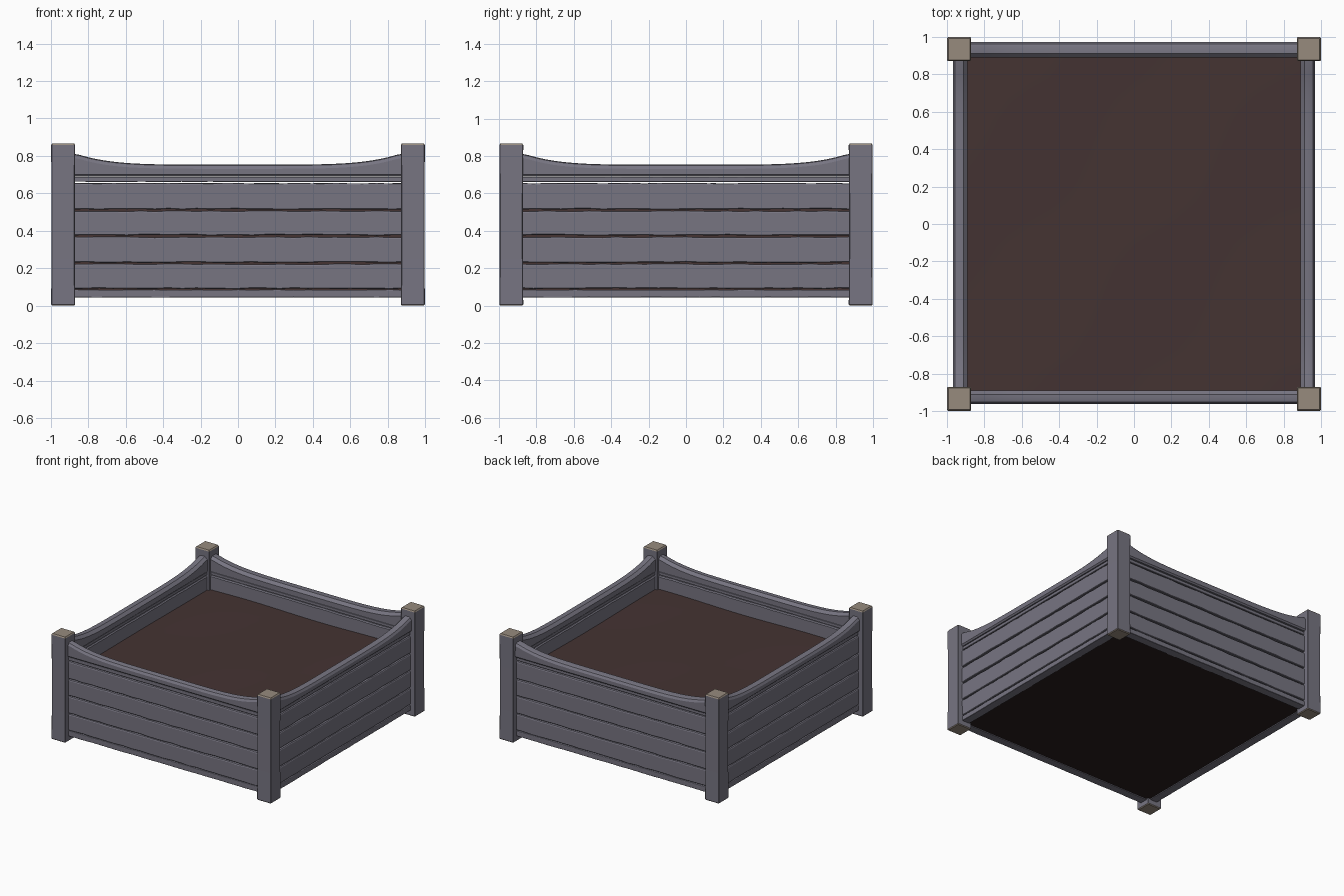
import bpy, bmesh, math, random
from mathutils import Matrix

if "Cube" in bpy.data.objects:
    bpy.data.objects.remove(bpy.data.objects["Cube"])

random.seed(4)


def material(name, rgb):
    m = bpy.data.materials.new(name)
    m.diffuse_color = (*rgb, 1)
    m.use_nodes = True
    m.node_tree.nodes["Principled BSDF"].inputs["Base Color"].default_value = m.diffuse_color
    return m


WOOD = material("grey wood", (0.185, 0.178, 0.222))
GRAIN = material("pale end grain", (0.31, 0.258, 0.208))
SOIL = material("brown soil", (0.058, 0.033, 0.032))
DARK = material("dark underside", (0.022, 0.013, 0.013))


def finish(bm, name, mats, smooth=False):
    bmesh.ops.recalc_face_normals(bm, faces=bm.faces)
    me = bpy.data.meshes.new(name)
    bm.to_mesh(me)
    bm.free()
    for m in mats:
        me.materials.append(m)
    ob = bpy.data.objects.new(name, me)
    bpy.context.collection.objects.link(ob)
    if smooth:
        bpy.context.view_layer.objects.active = ob
        ob.select_set(True)
        bpy.ops.object.shade_smooth_by_angle(angle=math.radians(30))
        ob.select_set(False)
    return ob


def loft(bm, rings):
    """Skin a row of closed cross-sections and cap both ends."""
    rows = [[bm.verts.new(p) for p in r] for r in rings]
    n = len(rows[0])
    for a, b in zip(rows, rows[1:]):
        for i in range(n):
            j = (i + 1) % n
            bm.faces.new((a[i], a[j], b[j], b[i]))
    bm.faces.new(rows[0])
    bm.faces.new(rows[-1][::-1])


def board(bm, lo, hi, inner, outer, bevel, wobble=0.0, curve=0.0, steps=24):
    """Plank along x facing -y; wobble wears its edges, curve lifts its ends."""
    rings = []
    for k in range(steps + 1):
        x = -0.89 + 1.78 * k / steps
        z0 = lo + random.random() * wobble
        z1 = hi - random.random() * wobble
        z1 += curve * min(1, abs(x) / 0.87) ** 5
        b = bevel
        rings.append([(x, -y, z) for y, z in (
            (inner, z0), (outer - b / 2, z0), (outer, z0 + b / 2),
            (outer, z1 - b), (outer - b / 2, z1 - b * 0.2), (outer - b, z1),
            (inner + b, z1), (inner, z1 - b))])
    loft(bm, rings)


# Four walls: bottom strip, four planks, thin strip and sagging top rail
PLANKS = [(0.088, 0.225), (0.228, 0.369), (0.373, 0.508), (0.512, 0.656)]
for side, turn, shift in (("front", 0, 0.004), ("right", 90, 0), ("back", 180, -0.006), ("left", 270, 0)):
    spin = Matrix.Rotation(math.radians(turn), 4, 'Z')

    bm = bmesh.new()
    board(bm, 0.042, 0.086, 0.89, 0.957, 0.004, 0.003)
    for lo, hi in PLANKS:
        board(bm, lo, hi, 0.89, 0.957, 0.008, 0.005)
    board(bm, 0.661, 0.688, 0.893, 0.952, 0.004, 0.001)
    bm.transform(spin)
    finish(bm, side + "_planks", [WOOD])

    bm = bmesh.new()
    board(bm, 0.69, 0.753, 0.888, 0.966 - shift, 0.022, 0, 0.06, 40)
    bm.transform(spin)
    finish(bm, side + "_rail", [WOOD], True)

# Corner posts with pale end grain on top and bottom
for name, sx, sy in (("front_left_post", -1, -1), ("front_right_post", 1, -1),
                     ("back_left_post", -1, 1), ("back_right_post", 1, 1)):
    bm = bmesh.new()
    rings = []
    for z, r in ((0, 0.058), (0.006, 0.064), (0.25, 0.0625), (0.6, 0.0625),
                 (0.858, 0.064), (0.867, 0.058)):
        c = 0.004
        pts = [(r, r - c), (r - c, r), (c - r, r), (-r, r - c),
               (-r, c - r), (c - r, -r), (r - c, -r), (r, c - r)]
        rings.append([(sx * 0.934 + x, sy * 0.934 + y, z) for x, y in pts])
    loft(bm, rings)
    bmesh.ops.recalc_face_normals(bm, faces=bm.faces)
    for f in bm.faces:
        f.material_index = 1 if abs(f.normal.z) > 0.5 else 0
    finish(bm, name, [WOOD, GRAIN])

# Soil block with a faintly uneven surface and dark underside
bm = bmesh.new()
bmesh.ops.create_grid(bm, x_segments=16, y_segments=16, size=0.893)
for v in bm.verts:
    v.co.z = 0.54 + 0.005 * math.sin(5 * v.co.x + 1) * math.cos(4 * v.co.y)
rim = [e for e in bm.edges if e.is_boundary]
new = bmesh.ops.extrude_edge_only(bm, edges=rim)["geom"]
for v in new:
    if isinstance(v, bmesh.types.BMVert):
        v.co.z = 0.05
bmesh.ops.holes_fill(bm, edges=[e for e in bm.edges if e.is_boundary], sides=0)
bmesh.ops.recalc_face_normals(bm, faces=bm.faces)
for f in bm.faces:
    f.material_index = 1 if f.normal.z < -0.5 else 0
finish(bm, "soil", [SOIL, DARK], True)
